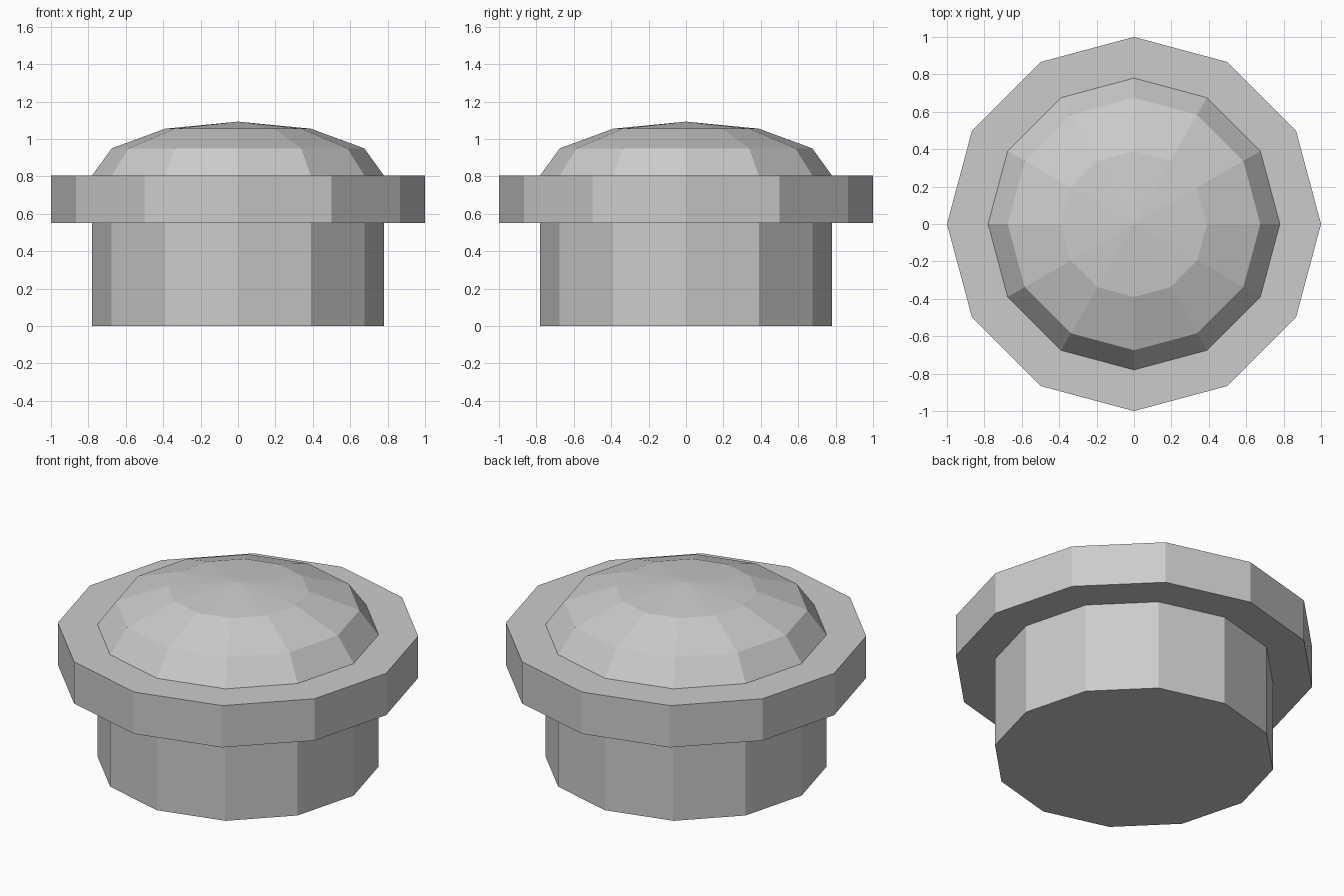
import bpy
import bmesh
from math import cos, sin, tau

SIDES = 12

cube = bpy.data.objects.get("Cube")
if cube:
    bpy.data.objects.remove(cube, do_unlink=True)

grey = bpy.data.materials.new("plain grey")
grey.use_nodes = True
colour = (0.6, 0.6, 0.6, 1)
grey.diffuse_color = colour
grey.node_tree.nodes["Principled BSDF"].inputs["Base Color"].default_value = colour


def lathe(name, rings, apex=None):
    """Stack twelve-sided rings of (radius, height), closed by flat caps or an apex."""
    bm = bmesh.new()
    loops = [[bm.verts.new((r * cos(tau * i / SIDES), r * sin(tau * i / SIDES), z))
              for i in range(SIDES)] for r, z in rings]
    for low, high in zip(loops, loops[1:]):
        for i in range(SIDES):
            j = (i + 1) % SIDES
            bm.faces.new((low[i], low[j], high[j], high[i]))
    bm.faces.new(loops[0][::-1])
    top = loops[-1]
    if apex is None:
        bm.faces.new(top)
    else:
        tip = bm.verts.new((0, 0, apex))
        for i in range(SIDES):
            bm.faces.new((top[i], top[(i + 1) % SIDES], tip))
    mesh = bpy.data.meshes.new(name)
    bm.to_mesh(mesh)
    bm.free()
    mesh.materials.append(grey)
    obj = bpy.data.objects.new(name, mesh)
    bpy.context.collection.objects.link(obj)


# Straight lower body, wide collar and faceted dome
lathe("body", [(0.78, 0), (0.78, 0.55)])
lathe("collar", [(1, 0.55), (1, 0.805)])
lathe("dome", [(0.78, 0.805), (0.675, 0.95), (0.39, 1.055)], apex=1.093)
